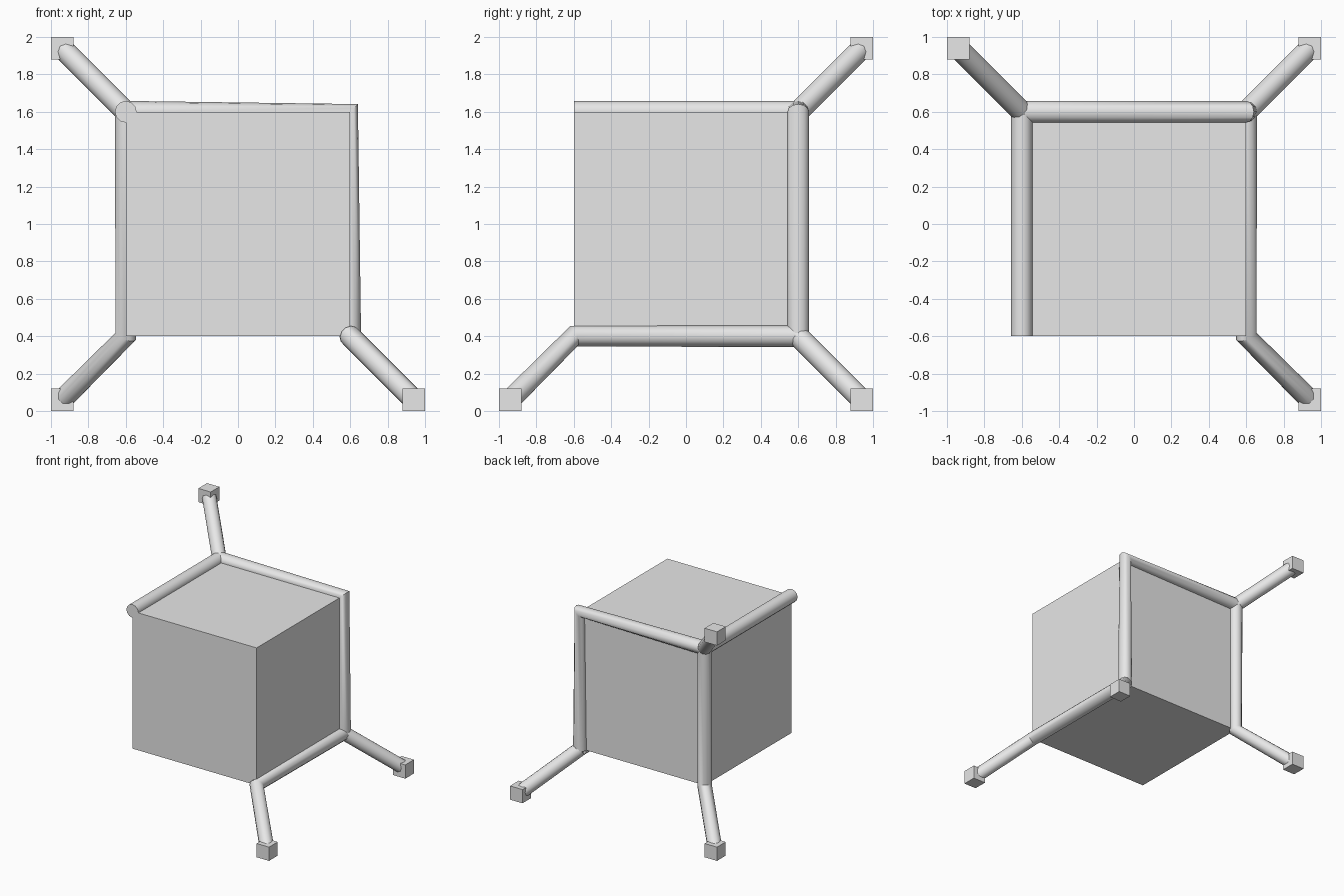
import bpy
from mathutils import Vector
from math import radians

if "Cube" in bpy.data.objects:
    bpy.data.objects.remove(bpy.data.objects["Cube"], do_unlink=True)

CENTRE = Vector((0, 0, 1))
HALF, TIP, KNOB, RADIUS = 0.6, 0.94, 0.12, 0.058

grey = bpy.data.materials.new("light_grey")
grey.use_nodes = True
COLOUR = (0.8, 0.8, 0.8, 1)
grey.diffuse_color = COLOUR
grey.node_tree.nodes["Principled BSDF"].inputs["Base Color"].default_value = COLOUR


def corner(signs, reach=HALF):
    """Cube corner named by its x, y, z signs, such as '+-+'."""
    return CENTRE + Vector([reach if s == "+" else -reach for s in signs])


def box(name, size, location):
    bpy.ops.mesh.primitive_cube_add(size=size, location=location)
    ob = bpy.context.object
    ob.name = name
    ob.data.materials.append(grey)


def tube(name, points):
    """Round bar swept along a polyline, with capped ends."""
    curve = bpy.data.curves.new(name, "CURVE")
    curve.dimensions = "3D"
    curve.bevel_depth = RADIUS
    curve.bevel_resolution = 4
    curve.use_fill_caps = True
    spline = curve.splines.new("POLY")
    spline.points.add(len(points) - 1)
    for p, co in zip(spline.points, points):
        p.co = (*co, 1)
    curve.materials.append(grey)
    ob = bpy.data.objects.new(name, curve)
    bpy.context.collection.objects.link(ob)
    bpy.ops.object.select_all(action="DESELECT")
    ob.select_set(True)
    bpy.context.view_layer.objects.active = ob
    bpy.ops.object.convert(target="MESH")
    bpy.ops.object.shade_smooth_by_angle(angle=radians(40))


# Central block
box("central_block", 2 * HALF, CENTRE)

# Small end blocks on the outreaching arms
ends = {"upper_back_right": "-++", "lower_back_right": "-+-",
        "lower_back_left": "++-", "lower_front_left": "+--"}
for name, signs in ends.items():
    box(name + "_end_block", KNOB, corner(signs, TIP))

# Bars along the block's edges, some running on into an arm
tube("upper_right_bar", [corner("--+"), corner("-++")])
tube("back_left_bar", [corner("-++"), corner("+++"), corner("++-")])
tube("back_right_bar_and_arm",
     [corner("-++"), corner("-+-"), corner("-+-", TIP)])
tube("lower_left_bar_and_arm",
     [corner("++-"), corner("+--"), corner("+--", TIP)])

# Arms that start at a joint
tube("upper_back_right_arm", [corner("-++"), corner("-++", TIP)])
tube("lower_back_left_arm", [corner("++-"), corner("++-", TIP)])
